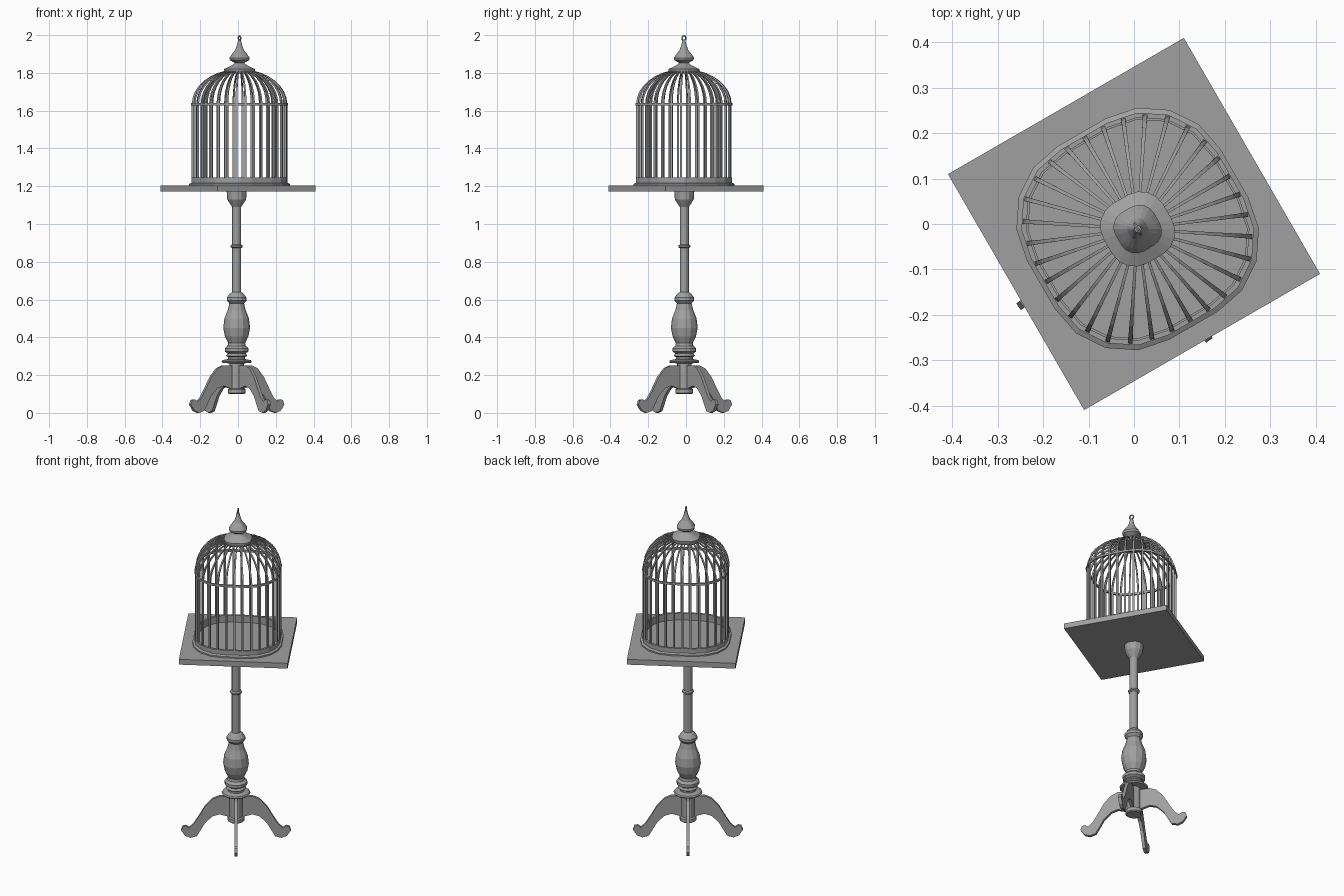
import bpy
import bmesh
from math import sin, cos, pi, radians, hypot
from mathutils import Vector, Matrix

cube = bpy.data.objects.get("Cube")
if cube:
    bpy.data.objects.remove(cube, do_unlink=True)

GREY = (0.35, 0.35, 0.35, 1.0)
grey = bpy.data.materials.new("plain grey")
grey.use_nodes = True
grey.diffuse_color = GREY
grey.node_tree.nodes["Principled BSDF"].inputs["Base Color"].default_value = GREY

TURN = radians(30)                 # table and cage share this turn
CAGE = Vector((0.008, -0.011, 0))  # cage axis
STAND = Vector((-0.007, -0.009, 0))  # pedestal axis


def finish(name, bm, centre, turn):
    bmesh.ops.recalc_face_normals(bm, faces=bm.faces)
    mesh = bpy.data.meshes.new(name)
    bm.to_mesh(mesh)
    bm.free()
    mesh.materials.append(grey)
    obj = bpy.data.objects.new(name, mesh)
    obj.location = centre
    obj.rotation_euler.z = turn
    bpy.context.collection.objects.link(obj)
    return obj


def bridge(bm, a, b):
    n = len(a)
    for i in range(n):
        bm.faces.new((a[i], a[(i + 1) % n], b[(i + 1) % n], b[i]))


def loft(name, outline, profile, centre, turn, closed=False):
    """Scale a unit outline along (radius, height) pairs."""
    bm = bmesh.new()
    rings = [[bm.verts.new((x * r, y * r, z)) for x, y in outline] for r, z in profile]
    for a, b in zip(rings, rings[1:]):
        bridge(bm, a, b)
    if closed:
        bridge(bm, rings[-1], rings[0])
    else:
        bm.faces.new(rings[0])
        bm.faces.new(rings[-1])
    return finish(name, bm, centre, turn)


def polygon(n):
    return [(cos(2 * pi * i / n), sin(2 * pi * i / n)) for i in range(n)]


def rounded_square(flat=0.25, steps=4):
    """Rounded square with half-width 1."""
    points = []
    for q in range(4):
        mid = q * pi / 2 + pi / 4
        cx, cy = flat * 2 ** 0.5 * cos(mid), flat * 2 ** 0.5 * sin(mid)
        for i in range(steps + 1):
            a = q * pi / 2 + i * pi / 2 / steps
            points.append((cx + (1 - flat) * cos(a), cy + (1 - flat) * sin(a)))
    return points


SOFT = rounded_square()


def soft_radius(angle):
    """Distance from the centre to the rounded square at an angle."""
    d = Vector((cos(angle), sin(angle)))
    for i, p in enumerate(SOFT):
        p = Vector(p)
        e = Vector(SOFT[(i + 1) % len(SOFT)]) - p
        det = d.x * e.y - d.y * e.x
        if abs(det) < 1e-9:
            continue
        r = (p.x * e.y - p.y * e.x) / det
        s = (p.x * d.y - p.y * d.x) / det
        if r > 0 and -1e-6 <= s <= 1 + 1e-6:
            return r
    return 1.0


# Table top
bm = bmesh.new()
bmesh.ops.create_cube(bm, size=1, matrix=Matrix.Diagonal((0.6, 0.6, 0.032, 1)))
finish("table_top", bm, (0, 0, 1.188), TURN)

# Turned pedestal column
loft("pedestal_column", polygon(12), [
    (0.04, 0.10), (0.047, 0.105), (0.047, 0.125), (0.038, 0.13), (0.038, 0.262),
    (0.075, 0.265), (0.08, 0.272), (0.075, 0.279), (0.045, 0.285), (0.045, 0.295),
    (0.056, 0.302), (0.048, 0.315), (0.063, 0.325), (0.063, 0.342), (0.048, 0.355),
    (0.045, 0.37), (0.062, 0.405), (0.071, 0.45), (0.065, 0.50), (0.047, 0.545),
    (0.039, 0.58), (0.052, 0.595), (0.052, 0.61), (0.036, 0.632), (0.024, 0.64),
    (0.024, 0.872), (0.032, 0.878), (0.032, 0.886), (0.024, 0.892),
    (0.024, 1.09), (0.05, 1.13), (0.053, 1.173)], STAND, TURN)

# Four scrolled legs cut from flat board
LEG = [(0.03, 0.25), (0.09, 0.252), (0.13, 0.235), (0.17, 0.19), (0.21, 0.12),
       (0.235, 0.08), (0.258, 0.06), (0.275, 0.072), (0.293, 0.068), (0.302, 0.045),
       (0.28, 0.012), (0.25, 0.0), (0.215, 0.01), (0.195, 0.045), (0.17, 0.09),
       (0.13, 0.13), (0.09, 0.143), (0.03, 0.125)]
for i, side in enumerate(("left", "back", "right", "front")):
    bm = bmesh.new()
    faces = [[bm.verts.new((r, y, z)) for r, z in LEG] for y in (-0.009, 0.009)]
    bridge(bm, *faces)
    for f in faces:
        bm.faces.new(f)
    finish(side + "_leg", bm, STAND, radians(35) + i * pi / 2)

# Stepped ring at the cage foot, and the hoop where the dome starts
loft("cage_base_ring", SOFT, [
    (0.222, 1.203), (0.246, 1.203), (0.246, 1.212), (0.235, 1.218), (0.235, 1.245),
    (0.222, 1.245)], CAGE, TURN, closed=True)
loft("cage_hoop", SOFT, [
    (0.226, 1.628), (0.236, 1.628), (0.236, 1.64), (0.226, 1.64)], CAGE, TURN, closed=True)

# Bars: upright, then bending inward into the dome
BARS, DOME_STEPS, SPRING, RISE = 32, 7, 1.635, 0.182
path = [(1.0, 1.205)]
for i in range(DOME_STEPS + 1):
    t = radians(73) * i / DOME_STEPS
    path.append((cos(t), SPRING + RISE * sin(t)))

bm = bmesh.new()
for k in range(BARS):
    angle = 2 * pi * k / BARS
    reach = 0.229 * soft_radius(angle)
    out = Vector((cos(angle), sin(angle), 0))
    across = Vector((-sin(angle), cos(angle), 0))
    spots = [out * (reach * r) + Vector((0, 0, z)) for r, z in path]
    rings = []
    for i, p in enumerate(spots):
        along = (spots[min(i + 1, len(spots) - 1)] - spots[max(i - 1, 0)]).normalized()
        normal = across.cross(along)
        w = 0.0052 if i < 2 else 0.0052 - 0.0022 * (i - 1) / DOME_STEPS
        rings.append([bm.verts.new(p + across * (w * a) + normal * (w * b))
                      for a, b in ((1, 1), (-1, 1), (-1, -1), (1, -1))])
    for a, b in zip(rings, rings[1:]):
        bridge(bm, a, b)
    bm.faces.new(rings[0])
    bm.faces.new(rings[-1])
finish("cage_bars", bm, CAGE, TURN)

# Cap and spire over the dome
loft("cage_cap", SOFT, [
    (0.074, 1.798), (0.076, 1.82), (0.052, 1.832), (0.03, 1.845), (0.024, 1.853),
    (0.047, 1.868), (0.049, 1.88), (0.04, 1.895), (0.022, 1.92), (0.013, 1.945),
    (0.007, 1.973)], CAGE, TURN)

# Hanging ring on the spire
bm = bmesh.new()
rings = []
for i in range(12):
    a = 2 * pi * i / 12
    rings.append([bm.verts.new((0.004 * v, (0.012 + 0.004 * u) * cos(a),
                                1.984 + (0.012 + 0.004 * u) * sin(a)))
                  for u, v in polygon(6)])
for i in range(12):
    bridge(bm, rings[i], rings[(i + 1) % 12])
finish("hanging_ring", bm, CAGE, TURN)
